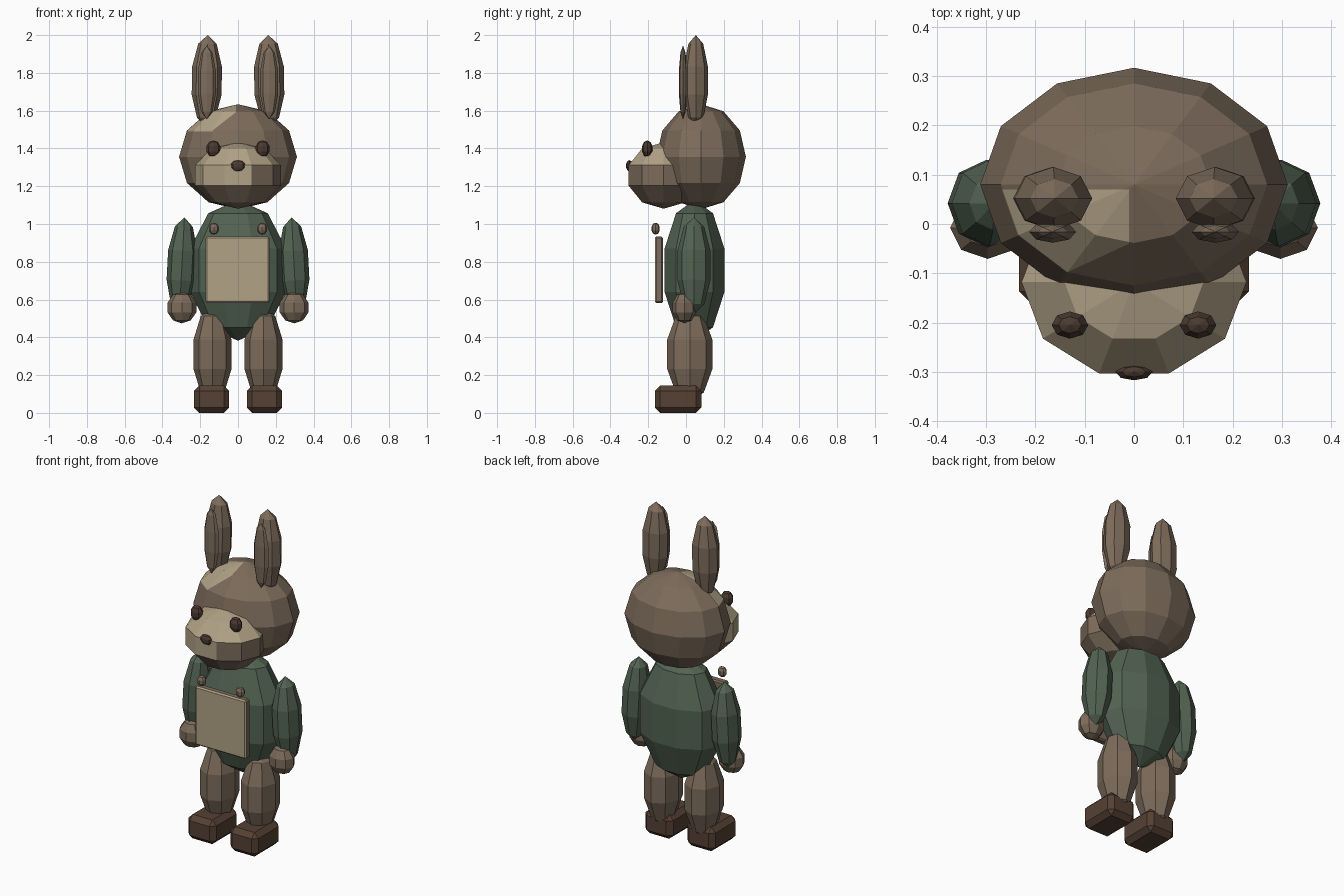
import bpy, bmesh
from math import radians
from mathutils import Matrix, Vector

cube = bpy.data.objects.get("Cube")
if cube:
    bpy.data.objects.remove(cube, do_unlink=True)


def material(name, r, g, b):
    m = bpy.data.materials.new(name)
    m.use_nodes = True
    m.diffuse_color = (r, g, b, 1)
    node = next(n for n in m.node_tree.nodes if n.type == 'BSDF_PRINCIPLED')
    node.inputs["Base Color"].default_value = (r, g, b, 1)
    node.inputs["Roughness"].default_value = 0.9
    return m


brown = material("fur brown", 0.205, 0.15, 0.105)
cream = material("cream", 0.44, 0.36, 0.24)
green = material("jacket green", 0.085, 0.125, 0.085)
shoe_brown = material("shoe brown", 0.09, 0.052, 0.033)
dark = material("dark brown", 0.07, 0.042, 0.03)


def finish(name, bm, mats, rule=None):
    """Turn a bmesh into a flat-shaded object; rule(face) gives the material slot."""
    bm.normal_update()
    for f in bm.faces:
        f.smooth = False
        f.material_index = rule(f) if rule else 0
    mesh = bpy.data.meshes.new(name)
    bm.to_mesh(mesh)
    bm.free()
    for m in mats:
        mesh.materials.append(m)
    ob = bpy.data.objects.new(name, mesh)
    bpy.context.collection.objects.link(ob)
    return ob


def ball(centre, radii, segments=8, rings=5, spin=0, tilt=0):
    """Low-poly ellipsoid; spin turns its facets, tilt leans it sideways."""
    bm = bmesh.new()
    bmesh.ops.create_uvsphere(bm, u_segments=segments, v_segments=rings, radius=1)
    bm.transform(Matrix.Translation(centre) @ Matrix.Rotation(radians(tilt), 4, 'Y')
                 @ Matrix.Diagonal((*radii, 1)) @ Matrix.Rotation(radians(spin), 4, 'Z'))
    return bm


def box(centre, size, bevel):
    bm = bmesh.new()
    bmesh.ops.create_cube(bm, size=1)
    bm.transform(Matrix.Translation(centre) @ Matrix.Diagonal((*size, 1)))
    bmesh.ops.bevel(bm, geom=bm.edges[:], offset=bevel, segments=1,
                    affect='EDGES', profile=0.5)
    return bm


# Head with a cream spot cut into the crown
head = ball((0, 0.08, 1.356), (0.312, 0.237, 0.278), 12, 6)
spot_planes = [(Vector((-0.01, 0, 0)), Vector((1, 0, 0))),
               (Vector((0, 0.07, 0)), Vector((0, 1, 0))),
               (Vector((-0.01, -0.04, 0)), Vector((0.42, -0.91, 0))),
               (Vector((0, 0, 1.49)), Vector((0, 0, -1)))]
for co, no in spot_planes:
    bmesh.ops.bisect_plane(head, geom=head.verts[:] + head.edges[:] + head.faces[:],
                           plane_co=co, plane_no=no, dist=1e-5)


def in_spot(f):
    c = f.calc_center_median()
    return int(all((c - co).dot(no) < 0 for co, no in spot_planes))


finish("head", head, [brown, cream], in_spot)


# Muzzle: cream above, brown chin and left cheek
def muzzle_rule(f):
    c = f.calc_center_median()
    cheek = c.z < 1.29 and c.x > 0.1
    return 1 if c.z < 1.195 or cheek else 0


finish("muzzle", ball((0, -0.118, 1.257), (0.24, 0.205, 0.176), 10, 5, 18),
       [cream, brown], muzzle_rule)
finish("nose", ball((0, -0.3, 1.308), (0.04, 0.018, 0.03)), [dark])

# Body
finish("body", ball((0, 0.045, 0.755), (0.268, 0.175, 0.373), 10, 5, 18), [green])

# Bib panel with a cream front
finish("bib", box((-0.002, -0.143, 0.757), (0.338, 0.044, 0.352), 0.008),
       [brown, cream], lambda f: int(f.normal.y < -0.5))

# Paired parts
for side, s in (("left", 1), ("right", -1)):
    finish(side + "_ear", ball((s * 0.165, 0.052, 1.758), (0.083, 0.067, 0.242), 8, 5, 0, s * -1),
           [brown])
    finish(side + "_inner_ear", ball((s * 0.165, -0.016, 1.75), (0.05, 0.023, 0.195)),
           [brown])
    finish(side + "_eye", ball((s * 0.13, -0.205, 1.398), (0.039, 0.029, 0.045)), [dark])
    finish(side + "_bib_button", ball((s * 0.128, -0.161, 0.975), (0.028, 0.023, 0.032)),
           [brown])
    finish(side + "_arm", ball((s * 0.297, 0.042, 0.78), (0.081, 0.092, 0.255), 8, 5, 0, s * -3),
           [green])
    finish(side + "_hand", ball((s * 0.297, -0.008, 0.558), (0.08, 0.066, 0.084), 8, 5),
           [brown])
    finish(side + "_leg", ball((s * 0.135, 0.02, 0.31), (0.106, 0.126, 0.25), 8, 5),
           [brown])
    finish(side + "_shoe", box((s * 0.14, -0.042, 0.072), (0.186, 0.246, 0.144), 0.028),
           [shoe_brown])
